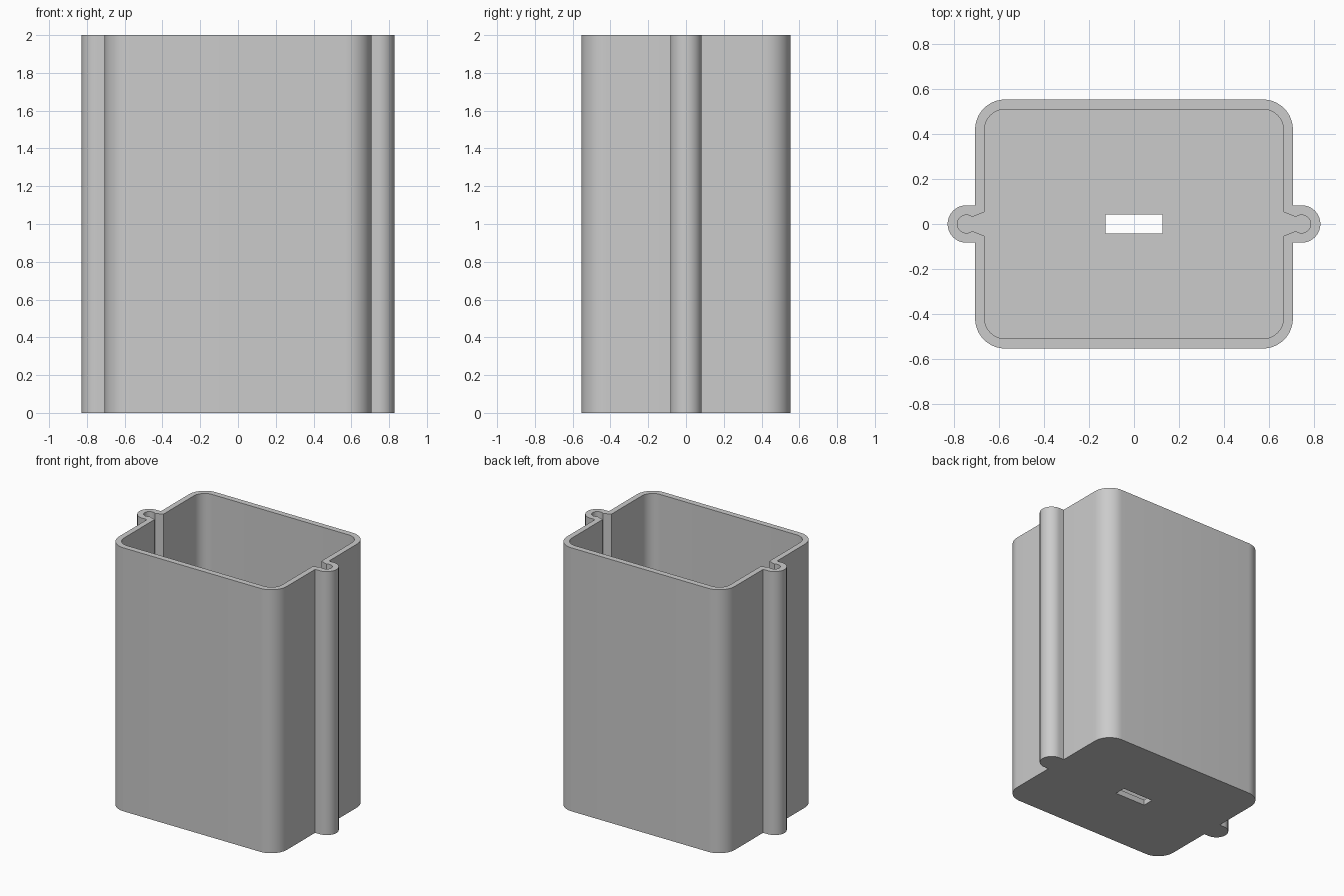
import bpy, bmesh
from math import cos, sin, radians, atan2, degrees

HEIGHT, FLOOR = 2.0, 0.042
LOBE_X = 0.745

cube = bpy.data.objects.get("Cube")
if cube:
    bpy.data.objects.remove(cube, do_unlink=True)

gray = bpy.data.materials.new("gray plastic")
gray.use_nodes = True
color = (0.6, 0.6, 0.6, 1)
gray.diffuse_color = color
gray.node_tree.nodes["Principled BSDF"].inputs["Base Color"].default_value = color


def arc(cx, cy, r, start, end, steps):
    angles = [radians(start + (end - start) * i / steps) for i in range(steps + 1)]
    return [(cx + r * cos(a), cy + r * sin(a)) for a in angles]


def outline(hx, hy, r, mouth, neck, lobe_r):
    """Rounded rectangle with a round side lobe, made as a half and turned around."""
    open_angle = degrees(atan2(neck[1], neck[0] - LOBE_X))
    half = arc(hx - r, -hy + r, r, -90, 0, 12)
    half.append((hx, -mouth))
    half += arc(LOBE_X, 0, lobe_r, -open_angle, open_angle, 28)
    half.append((hx, mouth))
    half += arc(hx - r, hy - r, r, 0, 90, 12)
    return half + [(-x, -y) for x, y in half]


def ring(bm, points, z):
    verts = [bm.verts.new((x, y, z)) for x, y in points]
    edges = [bm.edges.new((v, verts[i - 1])) for i, v in enumerate(verts)]
    return verts, edges


def wall(bm, low, high):
    for i in range(len(low[0])):
        bm.faces.new((low[0][i - 1], low[0][i], high[0][i], high[0][i - 1]))


def cap(bm, a, b):
    bmesh.ops.triangle_fill(bm, edges=a[1] + b[1], use_beauty=True)


outer = outline(0.706, 0.553, 0.133, 0.083, (LOBE_X, 0.083), 0.083)
inner = outline(0.664, 0.509, 0.09, 0.053, (0.72, 0.031), 0.04)
slot = [(-0.127, -0.042), (0.127, -0.042), (0.127, 0.042), (-0.127, 0.042)]

bm = bmesh.new()
outer_low, outer_high = ring(bm, outer, 0), ring(bm, outer, HEIGHT)
inner_low, inner_high = ring(bm, inner, FLOOR), ring(bm, inner, HEIGHT)
slot_low, slot_high = ring(bm, slot, 0), ring(bm, slot, FLOOR)

# Walls of the shell, the cavity and the floor slot
for low, high in ((outer_low, outer_high), (inner_low, inner_high), (slot_low, slot_high)):
    wall(bm, low, high)

# Underside, rim and cavity floor
cap(bm, outer_low, slot_low)
cap(bm, outer_high, inner_high)
cap(bm, inner_low, slot_high)
bmesh.ops.recalc_face_normals(bm, faces=bm.faces)

mesh = bpy.data.meshes.new("box_shell")
bm.to_mesh(mesh)
bm.free()
mesh.materials.append(gray)
shell = bpy.data.objects.new("box_shell", mesh)
bpy.context.collection.objects.link(shell)

# Smooth corners, sharp rims
bpy.ops.object.select_all(action="DESELECT")
shell.select_set(True)
bpy.context.view_layer.objects.active = shell
bpy.ops.object.shade_smooth_by_angle(angle=radians(25))
